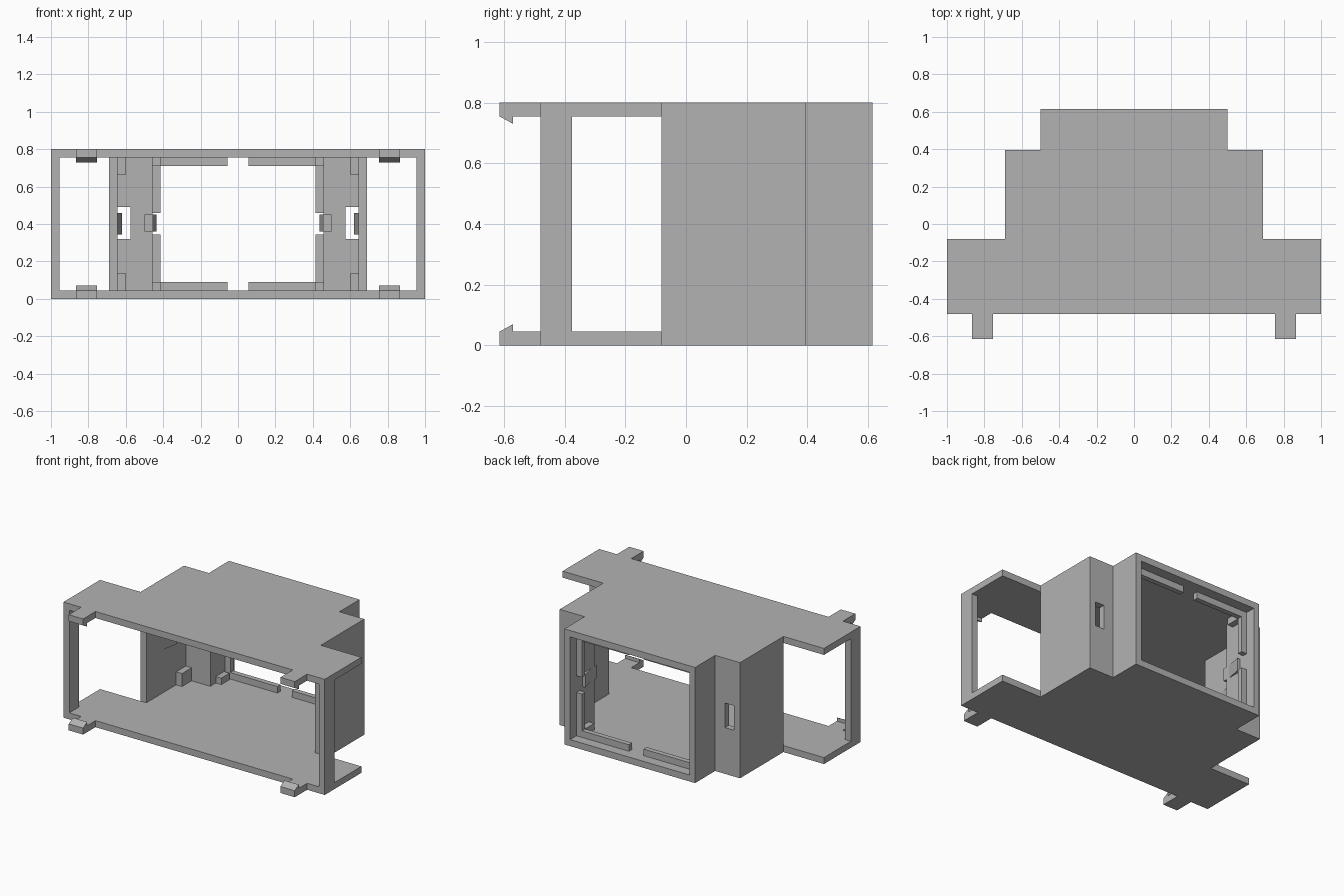
import bpy
import bmesh

cube = bpy.data.objects.get("Cube")
if cube:
    bpy.data.objects.remove(cube, do_unlink=True)

HEIGHT, WALL = 0.80, 0.045
CEILING = HEIGHT - WALL

grey = bpy.data.materials.new("light grey plastic")
grey.use_nodes = True
colour = (0.45, 0.45, 0.45, 1)
grey.diffuse_color = colour
grey.node_tree.nodes["Principled BSDF"].inputs["Base Color"].default_value = colour


def prism(name, points, low, high, axis="z"):
    """Extrude an outline: (x, y) along z, or (y, z) along x."""
    def place(p, level):
        return (p[0], p[1], level) if axis == "z" else (level, p[0], p[1])
    bm = bmesh.new()
    bottom = [bm.verts.new(place(p, low)) for p in points]
    top = [bm.verts.new(place(p, high)) for p in points]
    bm.faces.new(bottom)
    bm.faces.new(top)
    for i in range(len(points)):
        j = (i + 1) % len(points)
        bm.faces.new((bottom[i], bottom[j], top[j], top[i]))
    bmesh.ops.recalc_face_normals(bm, faces=bm.faces)
    mesh = bpy.data.meshes.new(name)
    bm.to_mesh(mesh)
    bm.free()
    mesh.materials.append(grey)
    obj = bpy.data.objects.new(name, mesh)
    bpy.context.collection.objects.link(obj)
    return obj


def box(name, x, y, z):
    return prism(name, [(x[0], y[0]), (x[1], y[0]), (x[1], y[1]), (x[0], y[1])], *z)


def mirrored(points, side):
    return [(side * x, y) for x, y in points]


def span(side, a, b):
    return sorted((side * a, side * b))


# Stepped floor and ceiling plates
half = [(1, -0.48), (1, -0.08), (0.69, -0.08), (0.69, 0.395), (0.5, 0.395), (0.5, 0.615)]
outline = half + mirrored(half[::-1], -1)
prism("floor_plate", outline, 0, WALL)
prism("ceiling_plate", outline, CEILING, HEIGHT)

wall_profile = [(0.645, -0.08), (0.69, -0.08), (0.69, 0.395), (0.5, 0.395),
                (0.5, 0.615), (0.457, 0.615), (0.457, 0.35), (0.645, 0.35)]

for side, word in ((1, "left"), (-1, "right")):
    # Stepped wall with a window in its shoulder
    wall = prism(word + "_stepped_wall", mirrored(wall_profile, side), WALL, CEILING)
    cutter = box("window_cutter", span(side, 0.575, 0.643), (0.3, 0.45), (0.32, 0.49))
    cutter.hide_render = True
    cut = wall.modifiers.new("window", "BOOLEAN")
    cut.operation, cut.solver, cut.object = "DIFFERENCE", "EXACT", cutter
    bpy.context.view_layer.update()
    evaluated = wall.evaluated_get(bpy.context.evaluated_depsgraph_get())
    cut_mesh = bpy.data.meshes.new_from_object(evaluated)
    wall.modifiers.clear()
    wall.data = cut_mesh
    bpy.data.objects.remove(cutter, do_unlink=True)

    # Outer upright at the front of the wing
    box(word + "_front_upright", span(side, 0.955, 1), (-0.48, -0.375), (WALL, CEILING))

    # Snap wedges on the inner walls
    prism(word + "_wall_wedge", mirrored([(0.645, 0.08), (0.62, 0.22), (0.645, 0.22)], side),
          0.345, 0.46)
    prism(word + "_rear_wedge", mirrored([(0.46, 0.36), (0.435, 0.48), (0.46, 0.48)], side),
          0.36, 0.45)
    box(word + "_rear_clip", span(side, 0.455, 0.5), (0.325, 0.35), (0.36, 0.45))

    # Upright lips of the rear opening, with a gap between them
    for level, z in (("lower", (WALL, 0.345)), ("upper", (0.46, CEILING))):
        box(f"{word}_{level}_upright_lip", span(side, 0.415, 0.457), (0.51, 0.545), z)

    # Parts repeated on the floor and the ceiling
    for level in ("lower", "upper"):
        def flip(z):
            return z if level == "lower" else HEIGHT - z

        def band(top):
            return sorted((flip(WALL), flip(top)))

        box(f"{word}_{level}_long_lip", span(side, 0.055, 0.415), (0.51, 0.545), band(0.09))
        box(f"{word}_{level}_rear_stop", span(side, 0.415, 0.457), (0.41, 0.5), band(0.09))
        box(f"{word}_{level}_shoulder_stop", span(side, 0.6, 0.645), (0.245, 0.35), band(0.135))
        hook = [(-0.48, 0), (-0.615, 0), (-0.615, WALL), (-0.57, 0.07),
                (-0.57, WALL), (-0.48, WALL)]
        prism(f"{word}_{level}_front_hook", [(y, flip(z)) for y, z in hook],
              *span(side, 0.755, 0.865), axis="x")
